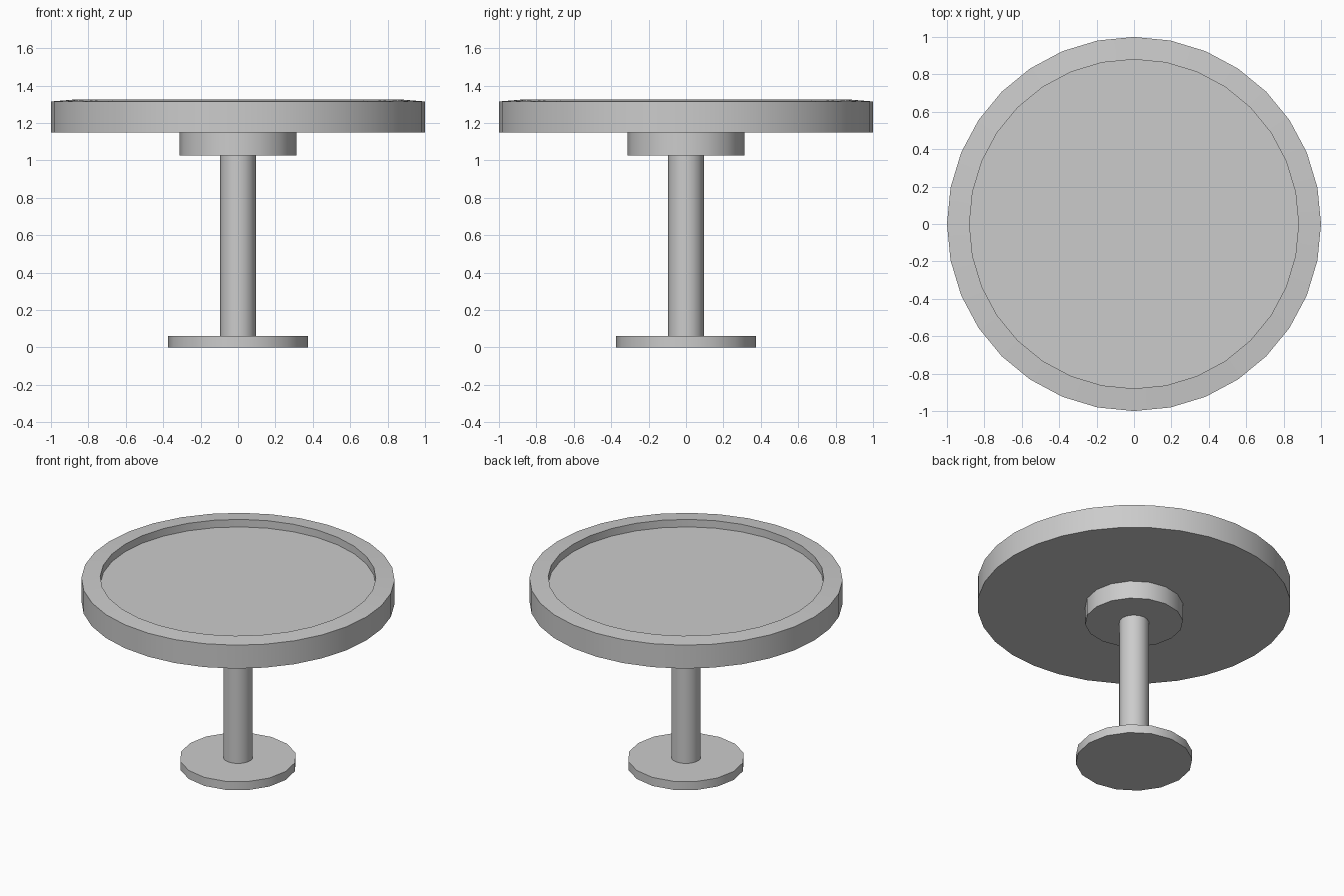
import bpy, bmesh, math

if "Cube" in bpy.data.objects:
    bpy.data.objects.remove(bpy.data.objects["Cube"])


def lathe(name, profile, sides, closed=False):
    """Revolve (radius, z) points around z; open profiles get end caps."""
    bm = bmesh.new()
    rings = []
    for r, z in profile:
        rings.append([bm.verts.new((r * math.cos(2 * math.pi * i / sides),
                                    r * math.sin(2 * math.pi * i / sides), z))
                      for i in range(sides)])
    pairs = list(zip(rings, rings[1:]))
    if closed:
        pairs.append((rings[-1], rings[0]))
    else:
        bm.faces.new(rings[0])
        bm.faces.new(rings[-1])
    for a, b in pairs:
        for i in range(sides):
            j = (i + 1) % sides
            bm.faces.new((a[i], a[j], b[j], b[i]))
    bmesh.ops.recalc_face_normals(bm, faces=bm.faces)
    mesh = bpy.data.meshes.new(name)
    bm.to_mesh(mesh)
    bm.free()
    obj = bpy.data.objects.new(name, mesh)
    bpy.context.collection.objects.link(obj)
    # Smooth round sides, sharp rims
    bpy.ops.object.select_all(action='DESELECT')
    obj.select_set(True)
    bpy.context.view_layer.objects.active = obj
    bpy.ops.object.shade_smooth_by_angle(angle=math.radians(30))
    return obj


# Foot plate, column and support hub
lathe("base", [(0.373, 0.0), (0.373, 0.06)], 16)
lathe("column", [(0.095, 0.06), (0.095, 1.025)], 16)
lathe("hub", [(0.313, 1.025), (0.313, 1.15)], 16)

# Table top: raised rim, slightly higher on its inner edge, around a sunken panel
lathe("rim", [(1.0, 1.15), (1.0, 1.315), (0.88, 1.325), (0.88, 1.15)], 32, closed=True)
lathe("top_panel", [(0.88, 1.15), (0.88, 1.272)], 32)
